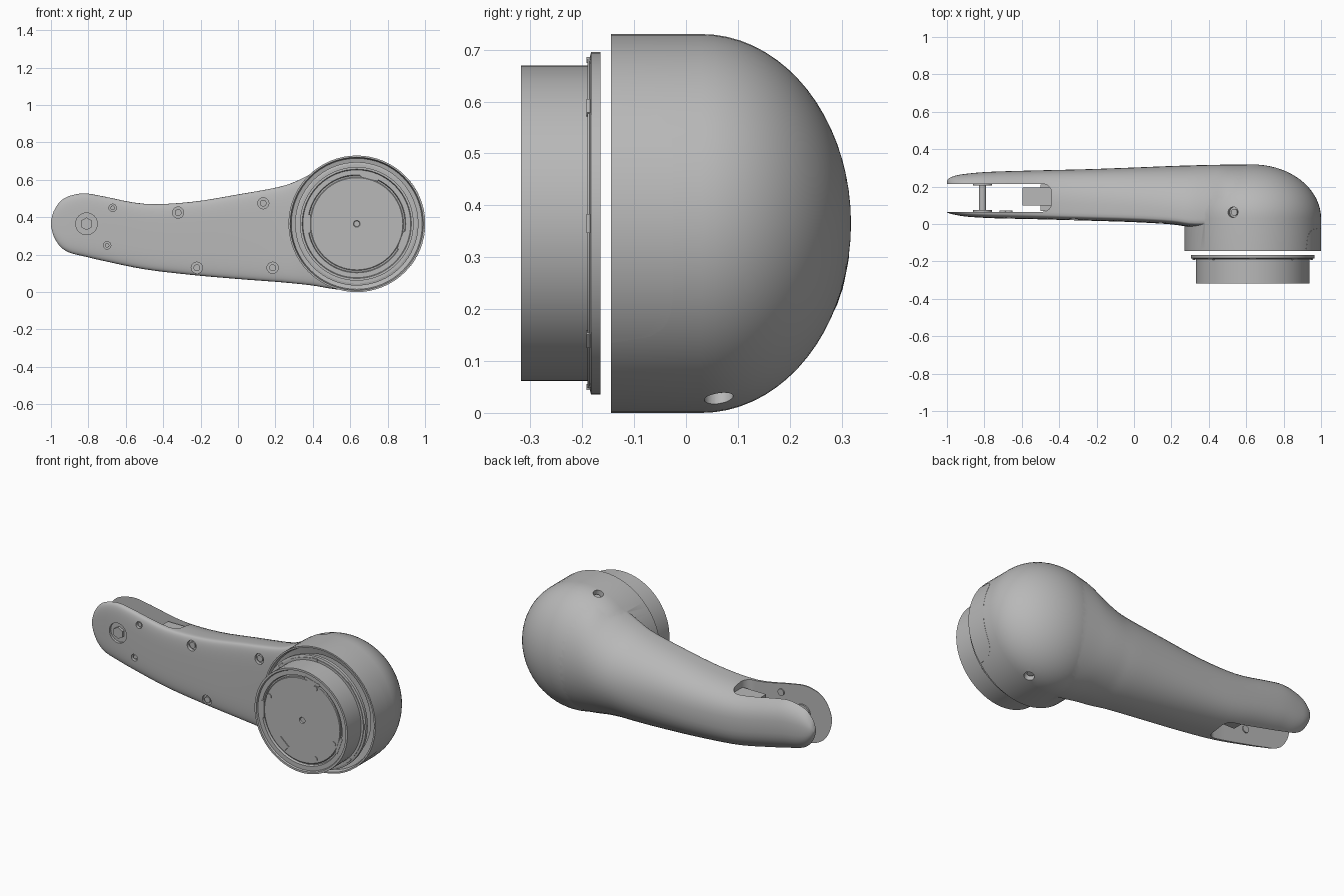
import bpy, bmesh
from math import sin, cos, pi, radians
from mathutils import Vector, Matrix

cube = bpy.data.objects.get("Cube")
if cube:
    bpy.data.objects.remove(cube, do_unlink=True)

HX, HZ, R = 0.635, 0.365, 0.365      # head axis and radius
DOME_Y, BACK_Y = 0.03, 0.318

grey = bpy.data.materials.new("satin_grey")
grey.use_nodes = True
grey.diffuse_color = (0.48, 0.48, 0.48, 1)
grey.node_tree.nodes["Principled BSDF"].inputs["Base Color"].default_value = grey.diffuse_color


def finish(name, bm):
    bmesh.ops.recalc_face_normals(bm, faces=bm.faces[:])
    me = bpy.data.meshes.new(name)
    bm.to_mesh(me)
    bm.free()
    ob = bpy.data.objects.new(name, me)
    bpy.context.collection.objects.link(ob)
    me.materials.append(grey)
    return ob


def activate(ob):
    bpy.ops.object.select_all(action='DESELECT')
    ob.select_set(True)
    bpy.context.view_layer.objects.active = ob


def smooth(ob):
    activate(ob)
    bpy.ops.object.shade_smooth_by_angle(angle=radians(35))
    return ob


def combine(ob, other, operation):
    mod = ob.modifiers.new("combine", 'BOOLEAN')
    mod.operation, mod.solver, mod.object = operation, 'EXACT', other
    activate(ob)
    bpy.ops.object.modifier_apply(modifier=mod.name)
    bpy.data.objects.remove(other, do_unlink=True)


def lathe(name, profile, seg=64):
    """Turn (radius, y) points around the head axis."""
    bm = bmesh.new()
    vs = [bm.verts.new((HX + r, y, HZ)) for r, y in profile]
    edges = [bm.edges.new(p) for p in zip(vs, vs[1:])]
    bmesh.ops.spin(bm, geom=vs + edges, cent=(HX, 0, HZ), axis=(0, 1, 0),
                   angle=2 * pi, steps=seg, use_merge=False)
    bmesh.ops.remove_doubles(bm, verts=bm.verts[:], dist=1e-5)
    return finish(name, bm)


def rod(name, a, b, r, seg=24):
    a, b = Vector(a), Vector(b)
    d = b - a
    m = Matrix.Translation((a + b) / 2) @ d.to_track_quat('Z', 'Y').to_matrix().to_4x4()
    bm = bmesh.new()
    bmesh.ops.create_cone(bm, cap_ends=True, segments=seg, radius1=r, radius2=r,
                          depth=d.length, matrix=m)
    return finish(name, bm)


def box(name, lo, hi, turn=0, bevel=0):
    lo, hi = Vector(lo), Vector(hi)
    m = Matrix.Translation((lo + hi) / 2) @ Matrix.Rotation(turn, 4, 'Y') @ Matrix.Diagonal((*(hi - lo), 1))
    bm = bmesh.new()
    bmesh.ops.create_cube(bm, size=1, matrix=m)
    if bevel:   # round the upright edges
        up = [e for e in bm.edges if abs(e.verts[0].co.z - e.verts[1].co.z) > 0.01]
        bmesh.ops.bevel(bm, geom=up, offset=bevel, segments=6, profile=0.5, affect='EDGES')
    return finish(name, bm)


# Arm stations: x, bottom z, top z, front y, back y
stations = [Vector(s) for s in (
    (-1.0, .345, .39, .062, .232), (-.985, .29, .44, .056, .247), (-.95, .24, .488, .048, .26),
    (-.9, .21, .515, .04, .268), (-.82, .19, .528, .034, .276), (-.72, .167, .512, .03, .281),
    (-.5, .122, .472, .025, .287), (-.25, .092, .482, .018, .293), (0, .07, .522, .01, .302),
    (.2, .055, .558, -.002, .31), (.3, .046, .588, -.016, .313), (.4, .035, .638, -.018, .316),
    (.5, .018, .7, -.018, .317), (HX, .002, .728, -.018, .317))]


def catmull(p, i, t):
    a, b, c, d = (p[max(0, min(len(p) - 1, i + k))] for k in (-1, 0, 1, 2))
    return (b * 2 + (c - a) * t + (a * 2 - b * 5 + c * 4 - d) * t * t
            + (b * 3 - a - c * 3 + d) * t ** 3) / 2


def half_oval(y0, depth, h, power):
    """Superellipse half from -h to h, bulging by depth along y."""
    pts = []
    for k in range(25):
        t = pi * (k / 24 - 0.5)
        s = abs(sin(t)) ** (2 / power) * (1 if t > 0 else -1)
        pts.append((y0 + depth * max(0, cos(t)) ** (2 / power), h * s))
    return pts


def section(s):
    """Shallow, squarish front and a full, round back."""
    x, zb, zt, yf, yb = s
    mid, h = (zb + zt) / 2, (zt - zb) / 2
    front = yf + .038
    back_power = 2 + .6 * max(0, min(1, (.3 - x) / .8))
    pts = half_oval(front + .01, yb - front - .01, h, back_power)
    pts += reversed(half_oval(front, -.038, h, 4))
    return [(x, y, mid + z) for y, z in pts]


# Arm body
path = [catmull(stations, i, k / 4) for i in range(len(stations) - 1) for k in range(4)]
path.append(stations[-1])
bm = bmesh.new()
rings = [[bm.verts.new(p) for p in section(s)] for s in path]
for r0, r1 in zip(rings, rings[1:]):
    for k in range(len(r0)):
        j = (k + 1) % len(r0)
        bm.faces.new((r0[k], r0[j], r1[j], r1[k]))
bm.faces.new(rings[0])
bm.faces.new(rings[-1])
shell = finish("arm_shell", bm)

# Domed head with an open front cup
arc = [(R * cos(t), DOME_Y + (BACK_Y - DOME_Y) * sin(t)) for t in (pi / 2 * k / 18 for k in range(19))]
arc[-1] = (0, BACK_Y)
head = lathe("head", [(0, -.06), (.3, -.06), (.31, -.11), (.35, -.12), (.356, -.145), (R, -.145)] + arc)
combine(shell, head, 'UNION')

# Fork slot
combine(shell, box("slot_cutter", (-1.2, .065, -.2), (-.44, .215, 1), bevel=.05), 'DIFFERENCE')

# Front screws in countersunk holes: x, z, radius
front_screws = ((-.67, .45, .02), (-.7, .25, .02), (-.32, .425, .03), (.135, .475, .03),
                (-.22, .13, .03), (.185, .13, .03))
for i, (x, z, r) in enumerate(front_screws):
    yf = next(s[3] for s in path if s[0] >= x)
    combine(shell, rod("hole_cutter", (x, -.2, z), (x, yf + .022, z), r), 'DIFFERENCE')
    smooth(rod(f"front_screw_{i}", (x, yf + .01, z), (x, yf + .027, z), r * .6))

# Pin recess in the front prong
px, pz = -.81, .365
combine(shell, rod("pin_cutter", (px, -.2, pz), (px, .05, pz), .058, 32), 'DIFFERENCE')

# Screws on the head's top and bottom
for i, a in enumerate((radians(107), radians(-69))):
    out = Vector((cos(a), 0, sin(a)))
    c = Vector((HX, .063, HZ))
    combine(shell, rod("hole_cutter", c + out * (R - .035), c + out * (R + .1), .028), 'DIFFERENCE')
    smooth(rod(f"head_screw_{i}", c + out * (R - .04), c + out * (R - .022), .018))
smooth(shell)

# Fork pin with its hex head and bosses
smooth(rod("fork_pin", (px, .045, pz), (px, .23, pz), .02))
rod("pin_hex", (px, .034, pz), (px, .055, pz), .034, 6)
for i, y in enumerate((.064, .206)):
    smooth(rod(f"pin_boss_{i}", (px, y, pz), (px, y + .01, pz), .05, 32))
for i, (x, z, r) in enumerate(front_screws[:2]):
    smooth(rod(f"fork_boss_{i}", (x, .06, z), (x, .072, z), r))

# Stop block at the root of the slot
box("stop_block", (-.595, .1, .2), (-.43, .195, .43))
box("slot_floor", (-.5, .07, .18), (-.43, .21, .32))

# Flush side panel on the cup
bm = bmesh.new()
rows, cols = 32, 4
grid = []
for i in range(rows + 1):
    u = 2 * i / rows - 1
    depth = .12 * max(0, 1 - abs(u) ** 8) ** .5
    a = radians(39) * u
    grid.append([bm.verts.new((HX + (R + .0006) * cos(a), -.145 + depth * k / cols,
                               HZ + (R + .0006) * sin(a))) for k in range(cols + 1)])
for g0, g1 in zip(grid, grid[1:]):
    for k in range(cols):
        bm.faces.new((g0[k], g0[k + 1], g1[k + 1], g1[k]))
bmesh.ops.remove_doubles(bm, verts=bm.verts[:], dist=1e-5)
panel = finish("side_panel", bm)
thick = panel.modifiers.new("thickness", 'SOLIDIFY')
thick.thickness, thick.offset = .001, 0
activate(panel)
bpy.ops.object.modifier_apply(modifier=thick.name)
smooth(panel)

# Round mounting coupling in front of the head
smooth(lathe("coupling", [(0, -.165), (.33, -.165), (.33, -.183), (.318, -.186), (.318, -.19),
                          (.304, -.19), (.304, -.318), (.292, -.318), (.288, -.309),
                          (.262, -.309), (.258, -.296), (0, -.296)]))
smooth(lathe("face_disc", [(0, -.285), (.25, -.285), (.25, -.304), (.246, -.307),
                           (.018, -.307), (.015, -.3), (0, -.3)]))
for i in range(8):
    a = i * pi / 4
    c = Vector((HX + .315 * cos(a), -.188, HZ + .315 * sin(a)))
    e = Vector((.018, .004, .006))
    box(f"flange_tab_{i}", c - e, c + e, turn=pi / 2 - a)

# Details on the face disc
for i, (x, z) in enumerate(((.72, .575), (.42, .45), (.84, .28), (.72, .16))):
    smooth(rod(f"face_screw_{i}", (x, -.311, z), (x, -.3, z), .015, 16))
box("face_connector", (.475, -.312, .175), (.545, -.3, .215), turn=radians(42))
for i, a in enumerate((radians(180), radians(-20), radians(75))):
    c = Vector((HX + .256 * cos(a), -.303, HZ + .256 * sin(a)))
    e = Vector((.05, .008, .008))
    box(f"face_clip_{i}", c - e, c + e, turn=pi / 2 - a)
